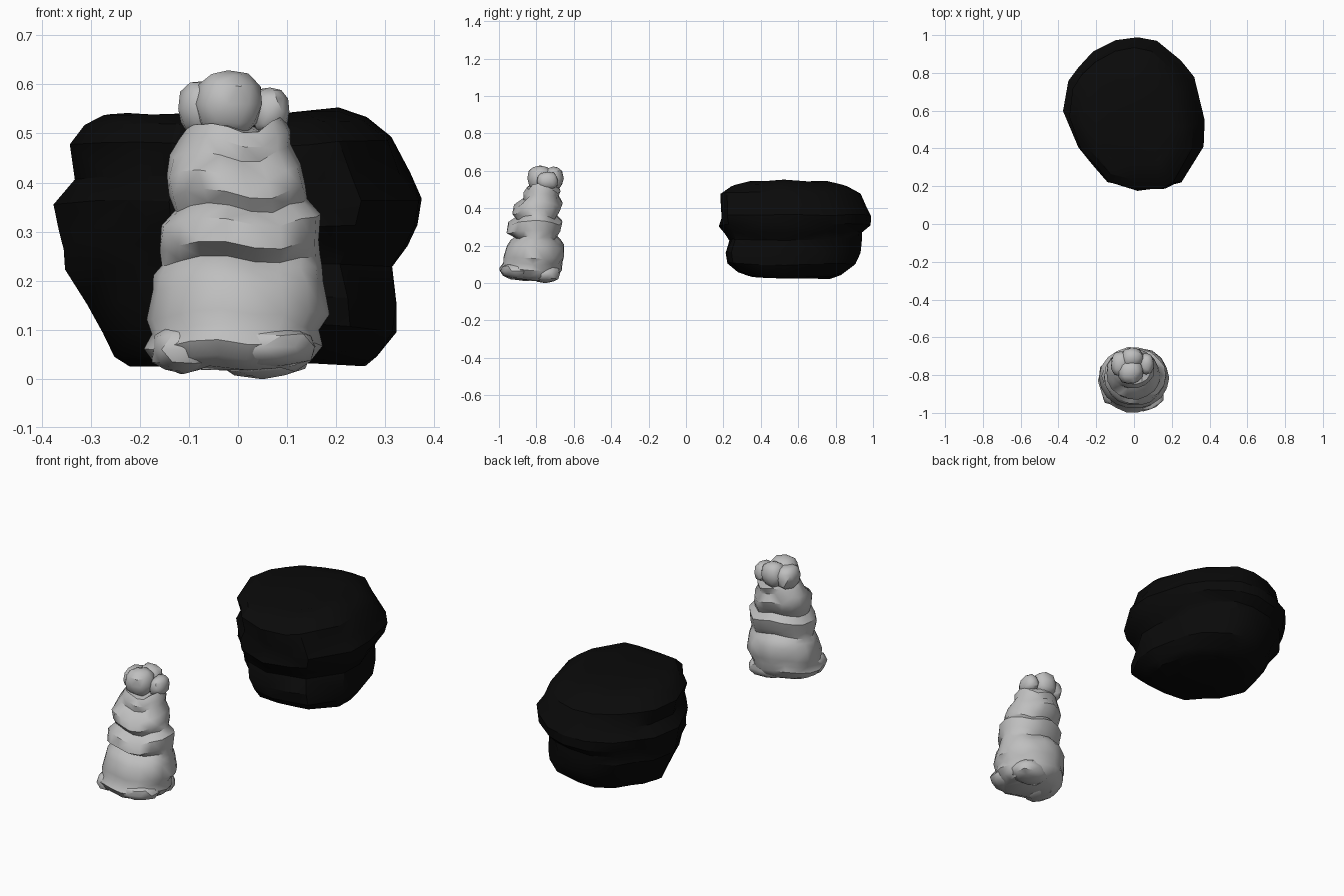
import bpy
import bmesh
import math
import random
from mathutils import Vector, noise

default_cube = bpy.data.objects.get("Cube")
if default_cube:
    bpy.data.objects.remove(default_cube, do_unlink=True)


def make_material(name, colour):
    material = bpy.data.materials.new(name)
    material.use_nodes = True
    material.diffuse_color = colour
    shader = material.node_tree.nodes["Principled BSDF"]
    shader.inputs["Base Color"].default_value = colour
    shader.inputs["Roughness"].default_value = 0.8
    return material


black = make_material("black stone", (0.003, 0.003, 0.003, 1))
grey = make_material("grey stone", (0.52, 0.52, 0.52, 1))


def finish(bm, name, material, smooth_angle):
    """Turn a bmesh into a shaded object."""
    bmesh.ops.recalc_face_normals(bm, faces=bm.faces)
    mesh = bpy.data.meshes.new(name)
    bm.to_mesh(mesh)
    bm.free()
    mesh.materials.append(material)
    rock = bpy.data.objects.new(name, mesh)
    bpy.context.collection.objects.link(rock)
    bpy.ops.object.select_all(action="DESELECT")
    rock.select_set(True)
    bpy.context.view_layer.objects.active = rock
    bpy.ops.object.shade_smooth_by_angle(angle=math.radians(smooth_angle))
    return rock


def layered_rock(name, layers, outline, material, rough, wander, smooth_angle, seed):
    """Loft an outline through layers of (z, min x, max x, min y, max y)."""
    rng = random.Random(seed)
    bm = bmesh.new()
    rings = []
    for z, left, right, front, back in layers:
        ring = []
        for u, v in outline:
            x = (left + right) / 2 + u * (right - left) / 2
            y = (front + back) / 2 + v * (back - front) / 2
            shift = 1 + rng.uniform(-rough, rough * 0.4)
            x = x * shift + (1 - shift) * (left + right) / 2
            y = y * shift + (1 - shift) * (front + back) / 2
            # each ledge rises and falls around the rock
            lift = wander * noise.noise(Vector((u * 1.5, v * 1.5, z * 2 + seed)))
            ring.append(bm.verts.new((x, y, z + lift)))
        rings.append(ring)
    count = len(outline)
    for low, high in zip(rings, rings[1:]):
        for i in range(count):
            j = (i + 1) % count
            bm.faces.new((low[i], low[j], high[j], high[i]))
    bm.faces.new(rings[0])
    bm.faces.new(rings[-1])
    bmesh.ops.triangulate(bm, faces=bm.faces)
    return finish(bm, name, material, smooth_angle)


def lump(name, centre, size, material, seed):
    """Faceted pebble fused to the layered rock."""
    rng = random.Random(seed)
    bm = bmesh.new()
    bmesh.ops.create_icosphere(bm, subdivisions=2, radius=1)
    for vert in bm.verts:
        swell = rng.uniform(0.92, 1.04)
        # squared-off sphere gives broad worn faces
        vert.co = Vector([
            c + s * swell * math.copysign(abs(k) ** 0.85, k)
            for c, s, k in zip(centre, size, vert.co)])
    return finish(bm, name, material, 35)


# Black boulder: irregular plan, bulging waist, flat sloping top
boulder_plan = [
    (0.05, 1), (0.32, 0.93), (0.66, 0.68), (0.84, 0.46), (1, -0.1),
    (0.97, -0.44), (0.66, -0.9), (0.47, -0.98), (0.05, -1), (-0.37, -0.9),
    (-0.58, -0.66), (-0.79, -0.46), (-1, 0.02), (-0.92, 0.41),
    (-0.79, 0.59), (-0.58, 0.8), (-0.26, 0.95)]
boulder_layers = [
    (0.03, -0.22, 0.26, 0.33, 0.78),
    (0.05, -0.25, 0.29, 0.27, 0.84),
    (0.10, -0.28, 0.33, 0.22, 0.91),
    (0.16, -0.31, 0.33, 0.21, 0.93),
    (0.23, -0.35, 0.32, 0.23, 0.95),
    (0.27, -0.36, 0.35, 0.21, 0.95),
    (0.31, -0.37, 0.37, 0.18, 0.99),
    (0.36, -0.38, 0.38, 0.18, 1),
    (0.41, -0.34, 0.35, 0.18, 0.97),
    (0.48, -0.35, 0.32, 0.18, 0.94),
    (0.52, -0.31, 0.27, 0.23, 0.86),
    (0.54, -0.28, 0.21, 0.32, 0.77)]
layered_rock("black_boulder", boulder_layers, boulder_plan, black,
             0.03, 0.02, 30, 3)

# Grey spire: stacked ledges tapering upward, steeper at the back
spire_plan = []
for step in range(18):
    turn = math.tau * step / 18
    spire_plan.append((math.cos(turn), math.sin(turn)))
spire_layers = [
    (0.02, -0.12, 0.12, -0.94, -0.70),
    (0.04, -0.17, 0.15, -0.98, -0.68),
    (0.07, -0.19, 0.17, -1, -0.66),
    (0.10, -0.18, 0.17, -0.98, -0.66),
    (0.13, -0.19, 0.19, -0.98, -0.65),
    (0.19, -0.18, 0.18, -0.96, -0.65),
    (0.22, -0.17, 0.17, -0.94, -0.67),
    (0.24, -0.16, 0.17, -0.91, -0.69),
    (0.27, -0.16, 0.17, -0.96, -0.67),
    (0.32, -0.16, 0.17, -0.95, -0.66),
    (0.35, -0.13, 0.14, -0.91, -0.69),
    (0.38, -0.14, 0.14, -0.93, -0.67),
    (0.42, -0.15, 0.13, -0.92, -0.66),
    (0.46, -0.14, 0.11, -0.87, -0.68),
    (0.49, -0.12, 0.11, -0.87, -0.67),
    (0.52, -0.10, 0.09, -0.85, -0.69)]
layered_rock("grey_spire", spire_layers, spire_plan, grey,
             0.04, 0.025, 40, 8)

# Knobs on the peak and worn lobes round the foot of the spire
lumps = {
    "front_peak_knob": ((-0.02, -0.78, 0.56), (0.07, 0.07, 0.07)),
    "left_peak_knob": ((0.065, -0.74, 0.545), (0.04, 0.06, 0.05)),
    "right_peak_knob": ((-0.07, -0.74, 0.55), (0.055, 0.07, 0.06)),
    "back_peak_knob": ((-0.01, -0.71, 0.56), (0.06, 0.055, 0.065)),
    "left_foot_lobe": ((0.05, -0.90, 0.065), (0.11, 0.09, 0.045)),
    "right_foot_lobe": ((-0.11, -0.86, 0.06), (0.07, 0.10, 0.05)),
    "back_foot_lobe": ((0.05, -0.75, 0.05), (0.10, 0.08, 0.05)),
}
for seed, (name, (centre, size)) in enumerate(lumps.items()):
    lump(name, centre, size, grey, seed)
